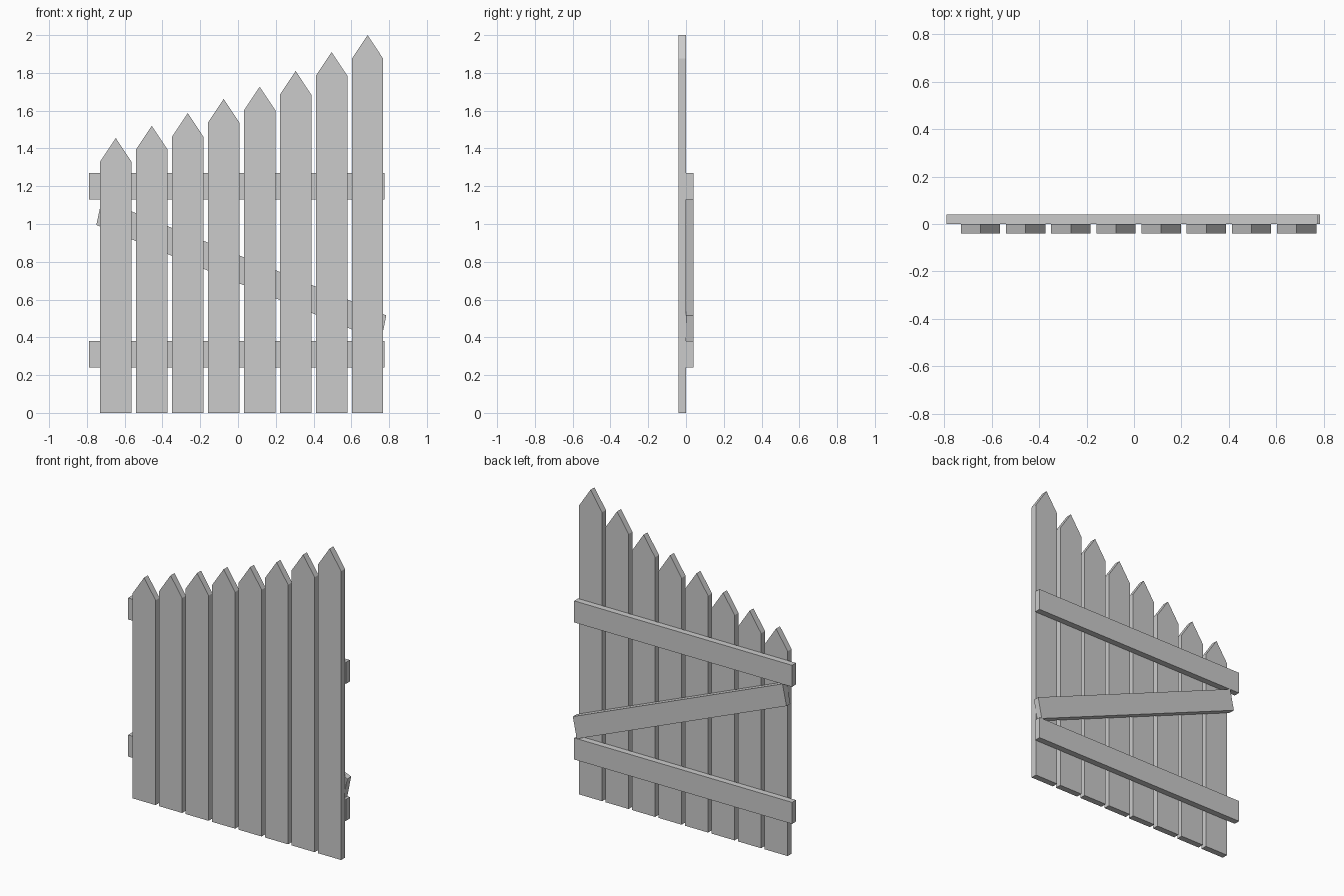
import bpy

if "Cube" in bpy.data.objects:
    bpy.data.objects.remove(bpy.data.objects["Cube"])


def board(name, outline, y0, y1):
    """Extrude an (x, z) outline from y0 back to y1."""
    n = len(outline)
    verts = [(x, y, z) for y in (y0, y1) for x, z in outline]
    faces = [list(range(n)), list(range(2 * n - 1, n - 1, -1))]
    faces += [(i, i + n, (i + 1) % n + n, (i + 1) % n) for i in range(n)]
    mesh = bpy.data.meshes.new(name)
    mesh.from_pydata(verts, [], faces)
    mesh.update()
    obj = bpy.data.objects.new(name, mesh)
    bpy.context.collection.objects.link(obj)
    return obj


T = 0.04        # board thickness
HALF = 0.083    # half picket width

# Pointed pickets, rising to the right
peaks = [1.455, 1.52, 1.587, 1.662, 1.727, 1.81, 1.91, 2.0]
for i, top in enumerate(peaks):
    x = -0.647 + 0.1904 * i
    board(f"picket_{i + 1}",
          [(x - HALF, 0), (x + HALF, 0), (x + HALF, top - 0.125),
           (x, top), (x - HALF, top - 0.125)], -T, 0)

# Horizontal rails on the back
for name, z in (("lower_rail", 0.24), ("upper_rail", 1.13)):
    board(name, [(-0.79, z), (0.775, z), (0.775, z + 0.14), (-0.79, z + 0.14)], 0, T)

# Diagonal brace between the rails
board("diagonal_brace",
      [(-0.75, 0.995), (0.757, 0.379), (0.785, 0.516), (-0.721, 1.131)], 0, T)
